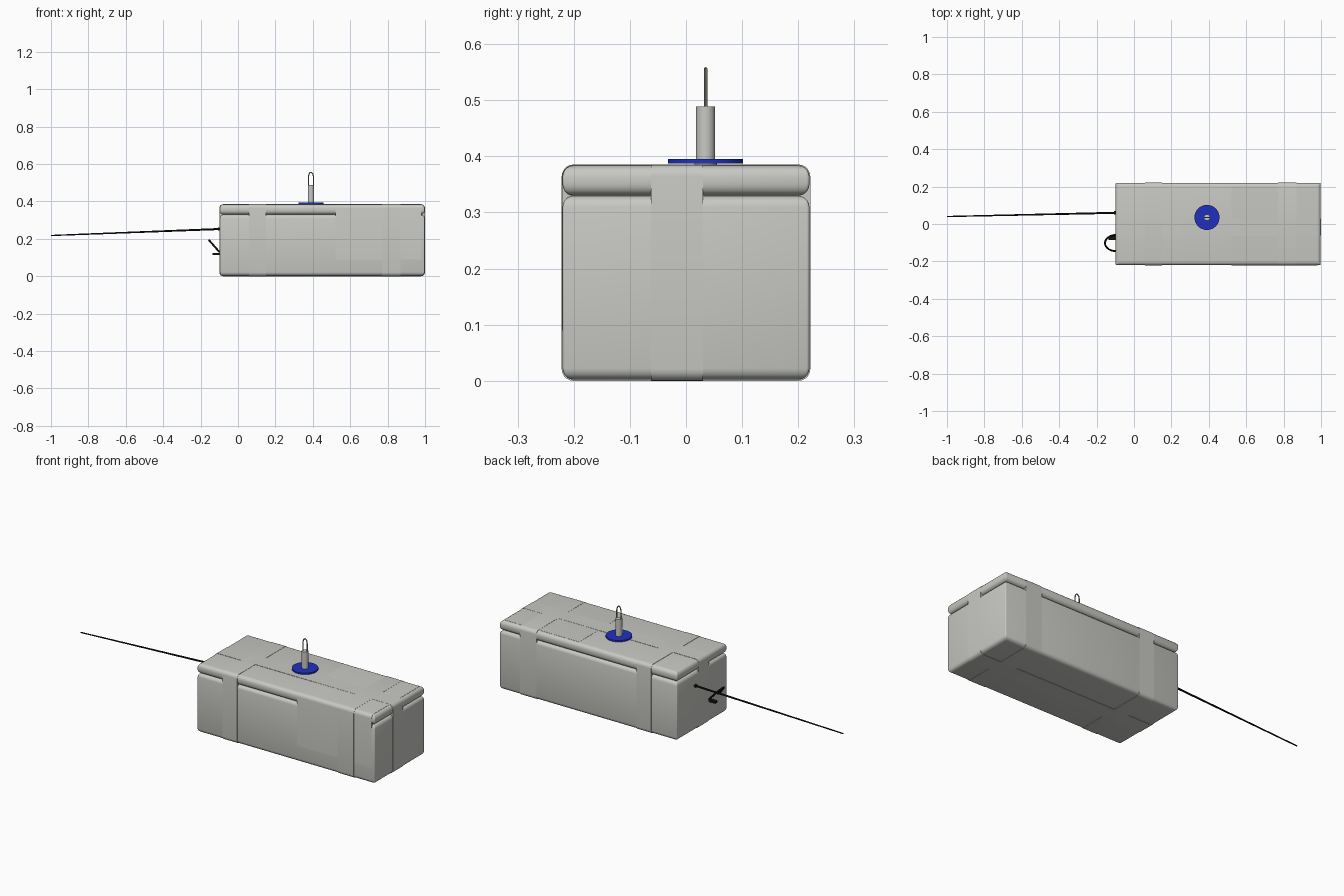
import bpy
import bmesh
import math
from mathutils import Vector

if "Cube" in bpy.data.objects:
    bpy.data.objects.remove(bpy.data.objects["Cube"])


def material(name, rgb):
    m = bpy.data.materials.new(name)
    m.use_nodes = True
    color = (*rgb, 1)
    m.diffuse_color = color
    m.node_tree.nodes["Principled BSDF"].inputs["Base Color"].default_value = color
    return m


GREY = material("light grey", (0.58, 0.58, 0.55))
BLUE = material("blue", (0.014, 0.03, 0.52))
BLACK = material("black", (0.008, 0.008, 0.008))
STEEL = material("wire grey", (0.3, 0.29, 0.25))


def activate(ob):
    bpy.ops.object.select_all(action="DESELECT")
    ob.select_set(True)
    bpy.context.view_layer.objects.active = ob


def finish(ob, name, mat):
    ob.name = name
    ob.data.materials.append(mat)
    activate(ob)
    bpy.ops.object.shade_smooth_by_angle(angle=math.radians(35))
    return ob


def box(name, lo, hi, mat, radius=0, weight=None):
    """Box between two corners; weight(edge_axis, edge_middle) scales the rounding."""
    lo, hi = Vector(lo), Vector(hi)
    bm = bmesh.new()
    bmesh.ops.create_cube(bm, size=1)
    for v in bm.verts:
        v.co = [(lo[i] + hi[i]) / 2 + v.co[i] * (hi[i] - lo[i]) for i in range(3)]
    layer = bm.edges.layers.float.new("bevel_weight_edge")
    for e in bm.edges:
        a, b = (v.co for v in e.verts)
        d = b - a
        axis = max(range(3), key=lambda i: abs(d[i]))
        e[layer] = weight(axis, (a + b) / 2) if weight else 0
    me = bpy.data.meshes.new(name)
    bm.to_mesh(me)
    bm.free()
    ob = bpy.data.objects.new(name, me)
    bpy.context.collection.objects.link(ob)
    if radius:
        activate(ob)
        mod = ob.modifiers.new("round", "BEVEL")
        mod.limit_method = "WEIGHT"
        mod.width = radius
        mod.segments = 5
        bpy.ops.object.modifier_apply(modifier=mod.name)
    return finish(ob, name, mat)


def cylinder(name, center, radius, z0, z1, mat, sides=48):
    bpy.ops.mesh.primitive_cylinder_add(
        vertices=sides, radius=radius, depth=z1 - z0,
        location=(*center, (z0 + z1) / 2))
    return finish(bpy.context.object, name, mat)


def wire(name, points, radius, mat, taper=1):
    cu = bpy.data.curves.new(name, "CURVE")
    cu.dimensions = "3D"
    cu.bevel_depth = radius
    cu.bevel_resolution = 2
    cu.use_fill_caps = True
    sp = cu.splines.new("POLY")
    sp.points.add(len(points) - 1)
    for i, (p, co) in enumerate(zip(sp.points, points)):
        p.co = (*co, 1)
        p.radius = 1 + (taper - 1) * i / (len(points) - 1)
    ob = bpy.data.objects.new(name, cu)
    bpy.context.collection.objects.link(ob)
    activate(ob)
    bpy.ops.object.convert(target="MESH")
    return finish(bpy.context.object, name, mat)


# Case and lid: generous rounding along the rims, tight upright corners
def rims(axis, mid):
    return 0.25 if axis == 2 else 1


X0, X1, Y, SEAM, TOP = -0.098, 0.998, 0.22, 0.33, 0.384
box("case", (X0, -Y, 0.002), (X1, Y, SEAM), GREY, 0.02, rims)
box("lid", (X0, -Y, SEAM), (X1, Y, TOP), GREY, 0.02, rims)

# Tape bands wrapped around the case, slightly proud of it
T = 0.0015
for name, a, b in (("left", 0.77, 0.87), ("right", 0.06, 0.15)):
    box(name + "_tape_band", (a, -Y - T, 0), (b, Y + T, TOP + T), GREY, 0.021,
        lambda axis, mid: axis == 0)
box("long_tape_band", (X0 - T, -0.062, 0), (X1 + T, 0.03, TOP + T), GREY, 0.021,
    lambda axis, mid: axis == 1)

# Sheet folded over the lid and down the front
box("cover_sheet", (0.52, -Y - T / 2, 0.09), (0.98, 0.2, TOP + T / 2), GREY, 0.021,
    lambda axis, mid: axis == 0 and mid.y < 0 and mid.z > 0.2)

# Flange, post and wire loop on top
CX, CY = 0.39, 0.035
cylinder("flange", (CX, CY), 0.067, 0.387, 0.395, BLUE)
cylinder("flange_spacer", (CX, CY), 0.02, 0.38, 0.389, GREY)
cylinder("post", (CX, CY), 0.017, 0.394, 0.489, GREY)
R, Z = 0.013, 0.53
arc = [(CX - R * math.cos(t * math.pi / 12), CY, Z + 2 * R * math.sin(t * math.pi / 12))
       for t in range(13)]
wire("wire_loop", [(CX - R, CY, 0.48)] + arc + [(CX + R, CY, 0.48)], 0.003, STEEL)

# Long thin cable leaving the right end
wire("cable", [(-0.09, 0.06, 0.253), (-1, 0.04, 0.218)], 0.0055, BLACK, 0.6)
wire("cable_socket", [(-0.09, 0.06, 0.253), (-0.108, 0.06, 0.253)], 0.009, BLACK)

# Tilted pull ring with its small end tab
ring = []
for i in range(21):
    t = math.pi * i / 20
    ring.append((-0.098 - 0.057 * math.sin(t), -0.102 + 0.043 * math.cos(t),
                 0.128 + 0.065 * math.sin(t)))
wire("pull_ring", ring, 0.005, BLACK)
box("ring_tab", (-0.135, -0.085, 0.113), (-0.095, -0.065, 0.125), BLACK)
